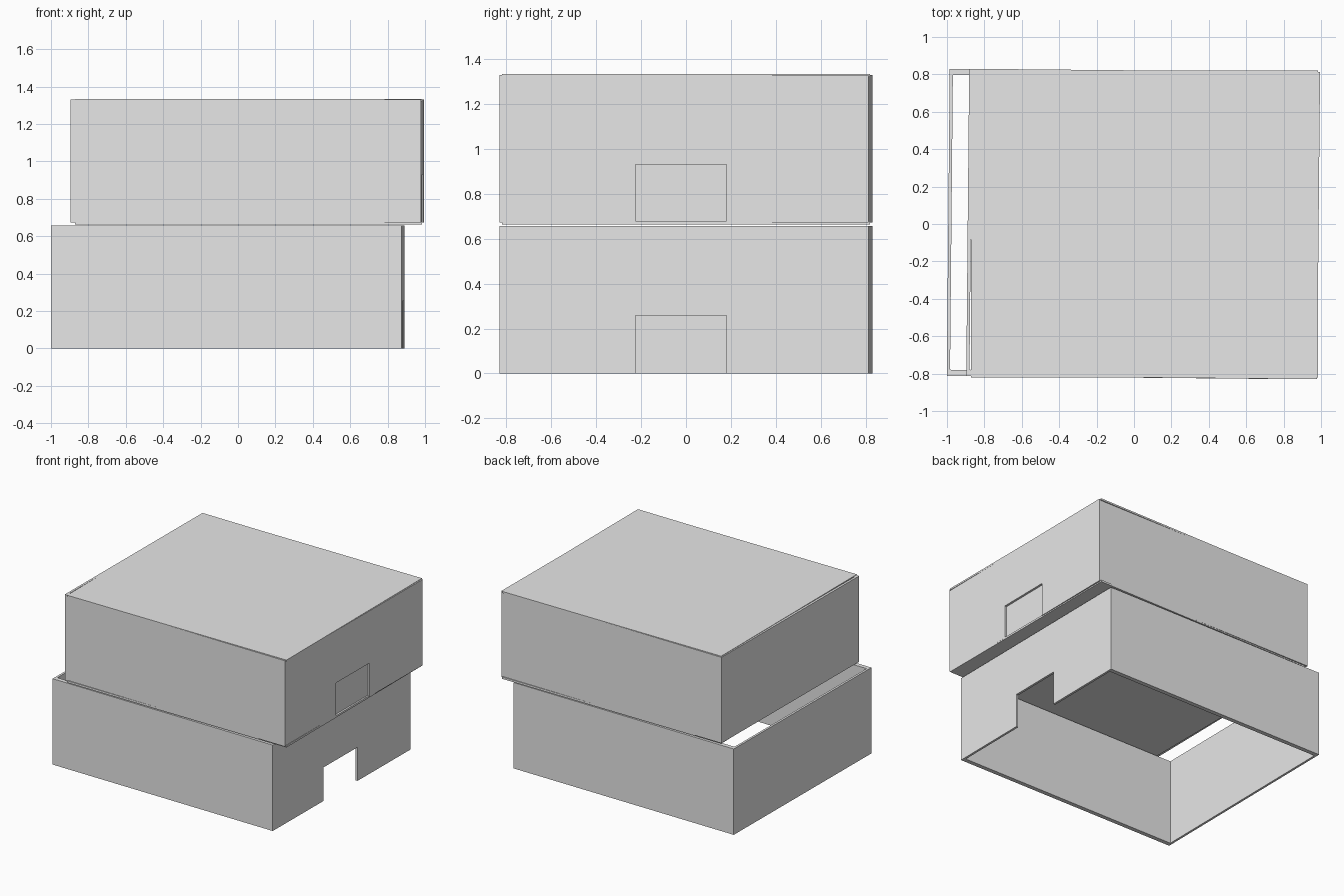
import bpy
from mathutils import Matrix

cube = bpy.data.objects.get("Cube")
if cube:
    bpy.data.objects.remove(cube, do_unlink=True)

grey = bpy.data.materials.new("light_grey")
grey.use_nodes = True
colour = (0.8, 0.8, 0.8, 1)
grey.diffuse_color = colour
grey.node_tree.nodes["Principled BSDF"].inputs["Base Color"].default_value = colour

WIDTH, DEPTH, HEIGHT = 1.876, 1.642, 0.657   # outer size of each storey
WALL_X, WALL_Y = 0.017, 0.033                # side and front wall thickness
DOOR_Y, DOOR_W, DOOR_H = -0.013, 0.405, 0.257
TURN = -0.0095                               # slight twist of the walls


def extrude(name, loops, z0, z1):
    """Solid between an outer outline and an optional matching inner one."""
    n = len(loops[0])
    verts = [(x, y, z) for loop in loops for z in (z0, z1) for x, y in loop]
    faces = []
    for i in range(n):
        j = (i + 1) % n
        faces.append((i, j, n + j, n + i))
        if len(loops) == 2:
            a, b = 2 * n, 3 * n
            faces.append((a + j, a + i, b + i, b + j))
            faces.append((j, i, a + i, a + j))
            faces.append((n + i, n + j, b + j, b + i))
    if len(loops) == 1:
        faces += [tuple(reversed(range(n))), tuple(range(n, 2 * n))]
    mesh = bpy.data.meshes.new(name)
    mesh.from_pydata(verts, [], faces)
    mesh.materials.append(grey)
    obj = bpy.data.objects.new(name, mesh)
    bpy.context.collection.objects.link(obj)
    return obj


def rect(x0, x1, y0, y1):
    return [(x0, y0), (x1, y0), (x1, y1), (x0, y1)]


def place(obj, x, z):
    obj.matrix_world = Matrix.Translation((x, 0, z)) @ Matrix.Rotation(TURN, 4, "Z")


def storey(name, x, z):
    """Four walls with a doorway cut up from the bottom of the left side."""
    w, d = WIDTH / 2, DEPTH / 2
    walls = extrude(name + "_walls",
                    [rect(-w, w, -d, d),
                     rect(-w + WALL_X, w - WALL_X, -d + WALL_Y, d - WALL_Y)],
                    0, HEIGHT)
    place(walls, x, z)
    cutter = extrude(name + "_door_cutter",
                     [rect(w - 0.1, w + 0.1, DOOR_Y - DOOR_W / 2, DOOR_Y + DOOR_W / 2)],
                     -0.1, DOOR_H)
    place(cutter, x, z)
    cutter.hide_render = True
    cutter.hide_set(True)
    cut = walls.modifiers.new("doorway", "BOOLEAN")
    cut.operation = "DIFFERENCE"
    cut.solver = "EXACT"
    cut.object = cutter


# Open lower storey and the shifted upper storey
storey("lower", -0.055, 0)
storey("upper", 0.049, 0.673)

# Door panel closing the upper doorway, set back by the wall thickness
inner = WIDTH / 2 - WALL_X
panel = extrude("upper_door_panel",
                [rect(inner - 0.008, inner + 0.001,
                      DOOR_Y - DOOR_W / 2 - 0.01, DOOR_Y + DOOR_W / 2 + 0.01)],
                0, DOOR_H + 0.01)
place(panel, 0.049, 0.673)

# Straight floor and roof slabs of the upper storey
slab = rect(-0.872, 0.984, -0.82, 0.82)
extrude("upper_floor", [slab], 0.664, 0.679)
extrude("roof", [slab], 1.32, 1.333)
